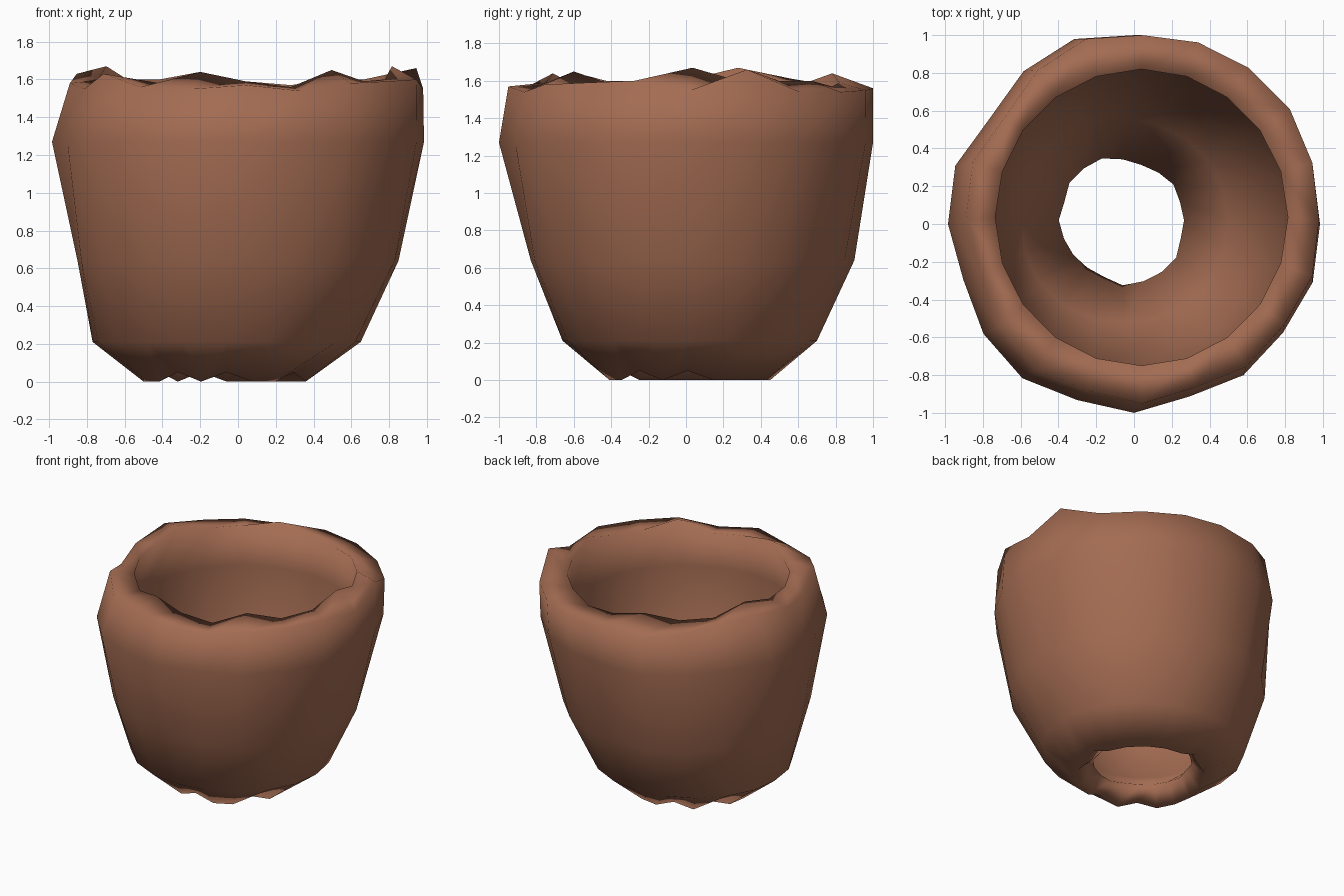
import bpy
import bmesh
import math
import random

random.seed(4)
cube = bpy.data.objects.get("Cube")
if cube:
    bpy.data.objects.remove(cube, do_unlink=True)

SIDES = 20

# Uneven hand-formed outline, one factor per side, starting at +x
OUTLINE = [.99, 1, 1.02, 1.015, 1.01, 1, 1.03, 1, .95, 1,
           .99, .955, .99, 1.01, .98, 1, .96, .99, .98, 1]
# Jagged heights of the lip's outer and inner edges
LIP_OUT = [1.55, 1.66, 1.54, 1.54, 1.55, 1.56, 1.53, 1.57, 1.61, 1.63,
           1.58, 1.55, 1.63, 1.56, 1.55, 1.57, 1.54, 1.58, 1.59, 1.6]
LIP_IN = [1.67, 1.6, 1.6, 1.6, 1.57, 1.59, 1.64, 1.6, 1.6, 1.67,
          1.61, 1.6, 1.6, 1.58, 1.64, 1.59, 1.56, 1.65, 1.59, 1.6]
# Sides where the foot is chipped up off the ground
CHIPS = (0, 6, 8, 13, 15, 18)

clay = bpy.data.materials.new("terracotta_brown")
clay.use_nodes = True
color = (0.37, 0.15, 0.085, 1)
clay.diffuse_color = color
shader = clay.node_tree.nodes["Principled BSDF"]
shader.inputs["Base Color"].default_value = color
shader.inputs["Roughness"].default_value = 0.9


def add_ring(bm, height, rx, ry, cx, cy, kind):
    """One closed loop of vertices around the pot."""
    ring = []
    for i in range(SIDES):
        a = math.tau * i / SIDES
        k, z = 1, height
        if kind in ("outer", "lip_out"):
            k = OUTLINE[i]
        elif kind == "belly":
            # fuller on the diagonals, except a flatter +x +y corner
            swell = .045 if i > SIDES / 4 else -.02
            k = 1 + swell * abs(math.sin(2 * a)) * height / .64
        elif kind == "hole":
            k = random.uniform(.94, 1.07)
        if kind == "lip_out":
            z = LIP_OUT[i]
        elif kind == "lip_in":
            z = LIP_IN[i]
        elif kind == "foot":
            z = 0.05 if i in CHIPS else 0
        ring.append(bm.verts.new((cx + rx * k * math.cos(a),
                                  cy + ry * k * math.sin(a), z)))
    return ring


# Section: up the outside, over the lip, down the inside, through the hole
SECTION = [
    (0, .44, .44, -.06, .01, "foot"),
    (.21, .71, .68, -.06, .02, "belly"),
    (.64, .85, .865, 0, .035, "belly"),
    (1.27, .995, 1, 0, 0, "outer"),
    (1.58, .945, .975, .045, .025, "lip_out"),
    (1.6, .775, .785, .04, .035, "lip_in"),
    (1.28, .81, .82, .015, .01, "inner"),
    (.69, .68, .69, 0, .03, "belly"),
    (.31, .55, .54, -.05, .02, "belly"),
    (.12, .335, .325, -.06, .02, "hole"),
]

bm = bmesh.new()
rings = [add_ring(bm, *row) for row in SECTION]
for low, high in zip(rings, rings[1:] + rings[:1]):
    for i in range(SIDES):
        j = (i + 1) % SIDES
        bm.faces.new((low[i], low[j], high[j], high[i]))
bmesh.ops.recalc_face_normals(bm, faces=bm.faces)
for face in bm.faces:
    face.smooth = True

mesh = bpy.data.meshes.new("clay_pot")
bm.to_mesh(mesh)
bm.free()
mesh.materials.append(clay)
pot = bpy.data.objects.new("clay_pot", mesh)
bpy.context.collection.objects.link(pot)
